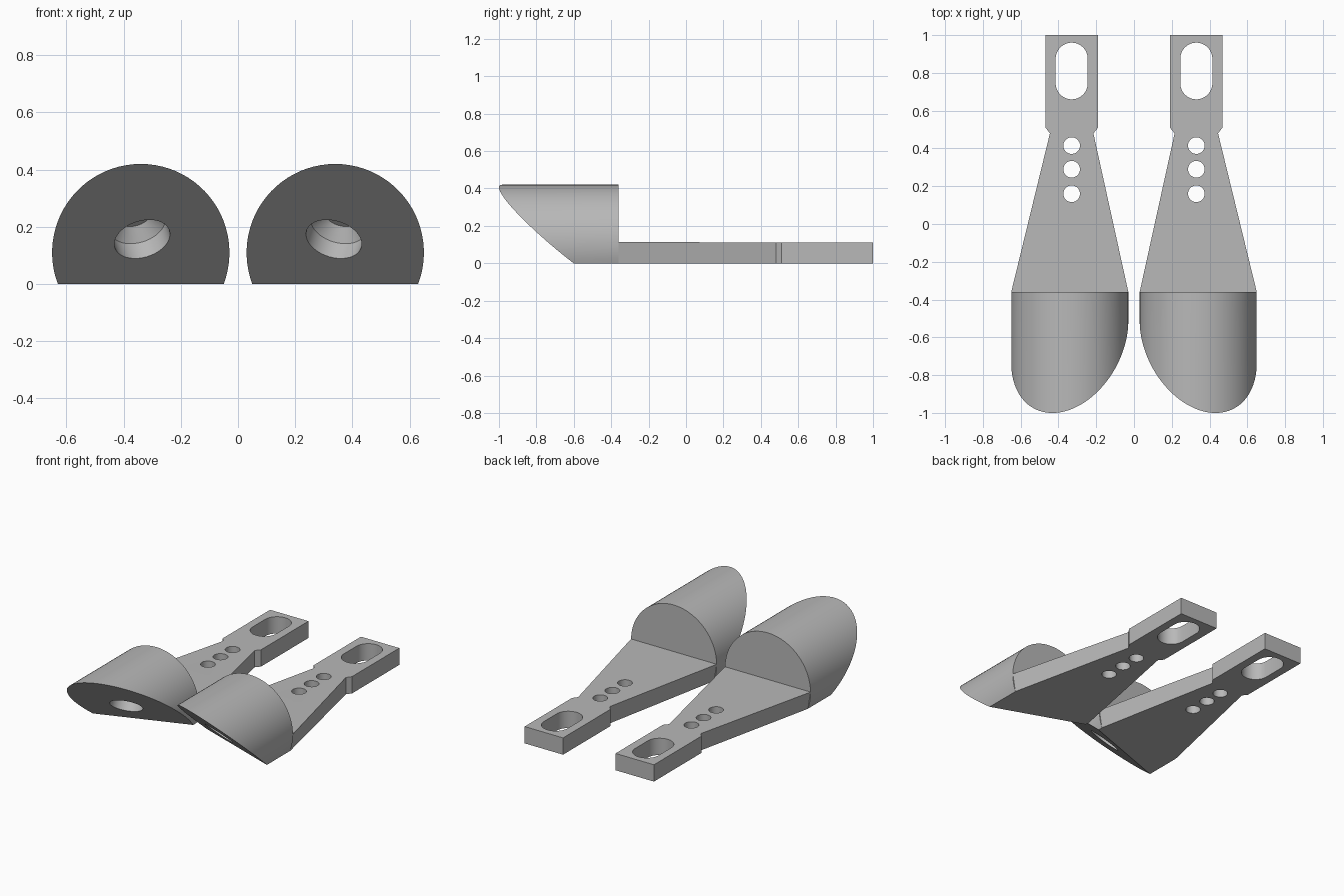
import bpy, bmesh, math
from mathutils import Vector

cube = bpy.data.objects.get("Cube")
if cube:
    bpy.data.objects.remove(cube)

grey = bpy.data.materials.new("plain grey")
grey.use_nodes = True
grey.diffuse_color = (0.48, 0.48, 0.48, 1)
grey.node_tree.nodes["Principled BSDF"].inputs["Base Color"].default_value = grey.diffuse_color

R, CX, CZ = 0.31, 0.34, 0.11          # rounded heel block
HEEL_BACK = -0.36
TILT = Vector((0.36, 1, 1.16))        # inward normal of the slanted face
FACE_Y = -0.624                       # slanted face height on the cylinder axis


def loft(name, sections, side):
    """Skin closed sections of equal point count, mirrored when side is -1."""
    bm = bmesh.new()
    rings = [[bm.verts.new((side * p[0], p[1], p[2])) for p in s] for s in sections]
    for a, b in zip(rings, rings[1:]):
        for i in range(len(a)):
            j = (i + 1) % len(a)
            bm.faces.new((a[i], a[j], b[j], b[i]))
    bm.faces.new(rings[0])
    bm.faces.new(rings[-1])
    bmesh.ops.recalc_face_normals(bm, faces=bm.faces)
    mesh = bpy.data.meshes.new(name)
    bm.to_mesh(mesh)
    bm.free()
    mesh.materials.append(grey)
    obj = bpy.data.objects.new(name, mesh)
    bpy.context.collection.objects.link(obj)
    return obj


def combine(target, tool, operation):
    tool.hide_render = True
    bpy.context.view_layer.objects.active = target
    mod = target.modifiers.new("combine", 'BOOLEAN')
    mod.operation, mod.object, mod.solver = operation, tool, 'EXACT'
    bpy.ops.object.modifier_apply(modifier=mod.name)
    bpy.data.objects.remove(tool)


def heel_block(side):
    # Circle with a flat base, extruded from the slanted face to the back
    low = math.asin(-CZ / R)
    angles = [low + (math.pi - 2 * low) * i / 48 for i in range(49)]
    xz = [(CX + R * math.cos(a), CZ + R * math.sin(a)) for a in angles]
    front = [(x, FACE_Y - TILT.x * (x - CX) - TILT.z * (z - CZ), z) for x, z in xz]
    back = [(x, HEEL_BACK, z) for x, z in xz]
    return loft("heel", [front, back], side)


def arm(side):
    # Tapered blade, small neck, then a straight end tab
    def section(y, left, right, top, inset=0):
        return [(left, y, top), (right, y, top), (right - inset, y, 0), (left + inset, y, 0)]
    return loft("arm", [
        section(-0.39, 0.07, 0.61, 0.115, 0.01),
        section(HEEL_BACK, 0.03, 0.65, 0.115, 0.02),
        section(0.48, 0.215, 0.445, 0.11),
        section(0.51, 0.19, 0.468, 0.11),
        section(1.0, 0.19, 0.468, 0.11)], side)


def slot(side, y0, y1, r):
    # Upright cutter with round ends
    pts = []
    for i in range(40):
        a = 2 * math.pi * (i + 0.5) / 40
        pts.append((0.33 + r * math.cos(a), (y1 if i < 20 else y0) + r * math.sin(a)))
    return loft("slot_cutter", [[(x, y, z) for x, y in pts] for z in (-0.1, 0.3)], side)


def socket(side):
    # Round recess square to the slanted face, with a narrowing floor
    n = TILT.normalized()
    u = Vector((1, 0, 0)) - n * n.x
    u.normalize()
    v = n.cross(u)
    x, z = 0.335, 0.157
    c = Vector((x, FACE_Y - TILT.x * (x - CX) - TILT.z * (z - CZ), z))
    rings = []
    for depth, r in ((-0.1, 0.1), (0.07, 0.1), (0.115, 0.06)):
        rings.append([c + n * depth + r * (u * math.cos(a) + v * math.sin(a))
                      for a in (2 * math.pi * i / 40 for i in range(40))])
    return loft("socket_cutter", rings, side)


for label, side in (("left", 1), ("right", -1)):
    body = heel_block(side)
    combine(body, arm(side), 'UNION')
    combine(body, slot(side, 0.745, 0.875, 0.085), 'DIFFERENCE')
    for y in (0.16, 0.29, 0.415):
        combine(body, slot(side, y, y, 0.044), 'DIFFERENCE')
    combine(body, socket(side), 'DIFFERENCE')
    body.name = label + "_heel_bracket"
    bpy.ops.object.select_all(action='DESELECT')
    body.select_set(True)
    bpy.context.view_layer.objects.active = body
    bpy.ops.object.shade_smooth_by_angle(angle=math.radians(25))
